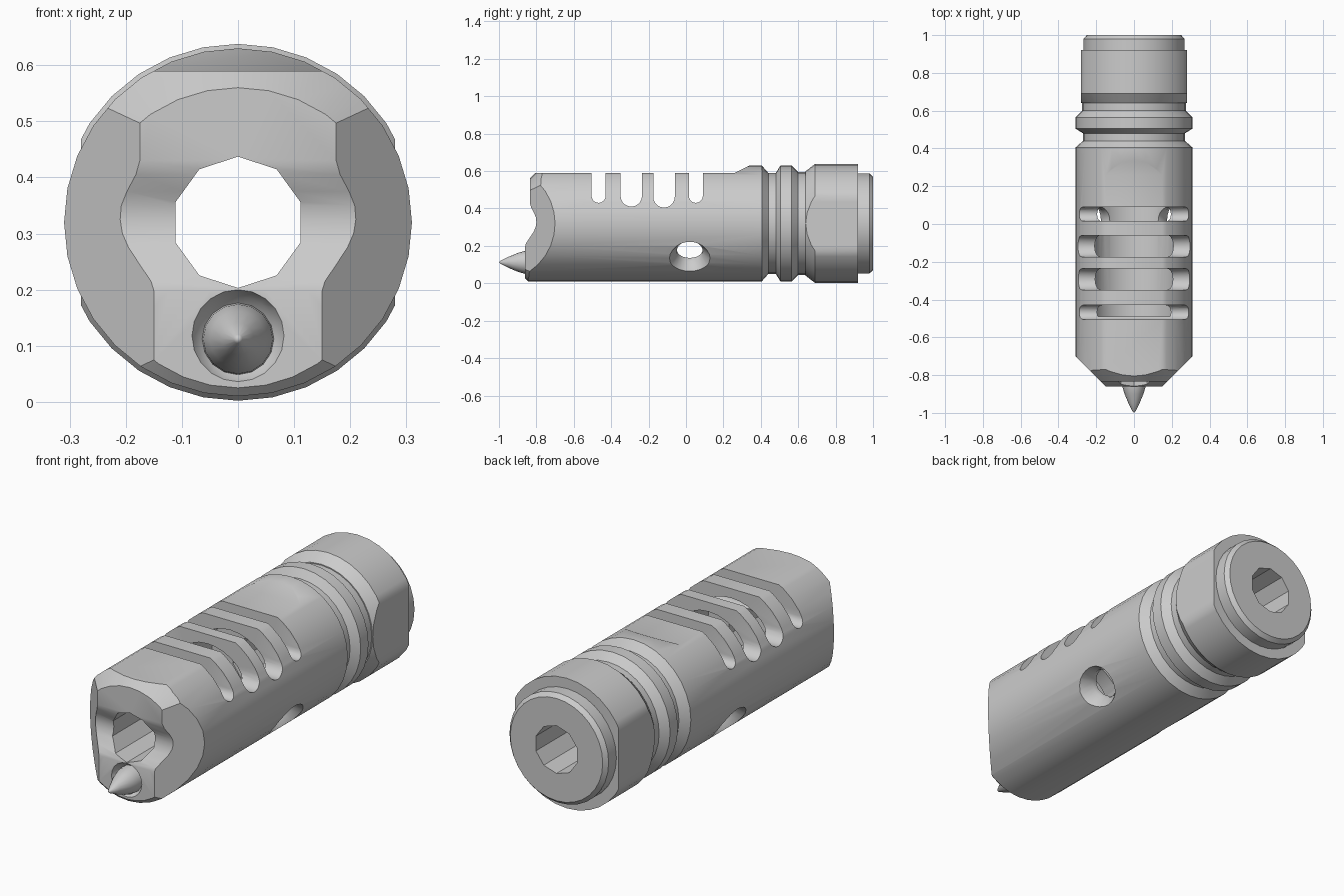
import bpy, bmesh, math
from mathutils import Vector

if "Cube" in bpy.data.objects:
    bpy.data.objects.remove(bpy.data.objects["Cube"])

AXIS_Z = 0.32


def make_object(name, bm, loc=(0, 0, 0)):
    bmesh.ops.remove_doubles(bm, verts=bm.verts, dist=1e-5)
    bmesh.ops.recalc_face_normals(bm, faces=bm.faces)
    mesh = bpy.data.meshes.new(name)
    bm.to_mesh(mesh)
    bm.free()
    ob = bpy.data.objects.new(name, mesh)
    ob.location = loc
    bpy.context.collection.objects.link(ob)
    return ob


def lathe(name, pts, sides=32, loc=(0, 0, AXIS_Z), closed=False):
    """Revolve (y, radius) points round the y axis."""
    bm = bmesh.new()
    rings = []
    for i in range(sides):
        a = 2 * math.pi * i / sides
        rings.append([bm.verts.new((r * math.sin(a), y, r * math.cos(a))) for y, r in pts])
    count = len(pts) if closed else len(pts) - 1
    for i in range(sides):
        a, b = rings[i], rings[(i + 1) % sides]
        for j in range(count):
            k = (j + 1) % len(pts)
            quad = [a[j], a[k], b[k], b[j]]
            if pts[j][1] == 0:
                quad = [a[j], a[k], b[k]]
            elif pts[k][1] == 0:
                quad = [a[j], a[k], b[j]]
            if pts[j][1] or pts[k][1]:
                bm.faces.new(quad)
    return make_object(name, bm, loc)


def prism(name, pts, lo, hi, along):
    """Extrude (y, z) points along x, or (x, y) points along z."""
    bm = bmesh.new()
    place = (lambda p, h: (h, p[0], p[1])) if along == 'x' else (lambda p, h: (p[0], p[1], h))
    a = [bm.verts.new(place(p, lo)) for p in pts]
    b = [bm.verts.new(place(p, hi)) for p in pts]
    bm.faces.new(a)
    bm.faces.new(b[::-1])
    for i in range(len(pts)):
        j = (i + 1) % len(pts)
        bm.faces.new((a[i], b[i], b[j], a[j]))
    return make_object(name, bm)


def cut(target, cutter):
    bpy.context.view_layer.objects.active = target
    mod = target.modifiers.new("cut", 'BOOLEAN')
    mod.operation, mod.solver, mod.object = 'DIFFERENCE', 'EXACT', cutter
    bpy.ops.object.modifier_apply(modifier=mod.name)
    bpy.data.objects.remove(cutter)


def smooth(ob):
    bpy.ops.object.select_all(action='DESELECT')
    ob.select_set(True)
    bpy.context.view_layer.objects.active = ob
    bpy.ops.object.shade_smooth_by_angle(angle=math.radians(35))


# Turned body with collar grooves, nut section and rear boss
body = lathe("brake_body", [
    (-0.86, 0), (-0.86, 0.31), (0.405, 0.31), (0.44, 0.27), (0.48, 0.27),
    (0.505, 0.31), (0.565, 0.31), (0.60, 0.275), (0.64, 0.275), (0.64, 0.28),
    (0.69, 0.318), (0.92, 0.318), (0.92, 0.268), (0.98, 0.268), (1.0, 0.25), (1.0, 0)])

# Flat on top, ramping out at the back
cut(body, prism("top_flat", [(-1.1, 0.59), (0.26, 0.59), (0.36, 0.64), (0.36, 0.8), (-1.1, 0.8)],
                -0.5, 0.5, 'x'))

# Scalloped front face
cut(body, prism("front_scallop", [
    (-1.1, 0.8), (-0.835, 0.8), (-0.835, 0.43), (-0.828, 0.405), (-0.812, 0.375),
    (-0.802, 0.35), (-0.80, 0.325), (-0.804, 0.30), (-0.815, 0.275), (-0.838, 0.24),
    (-0.855, 0.215), (-0.861, 0.195), (-0.861, -0.1), (-1.1, -0.1)], -0.5, 0.5, 'x'))

# Rounded front rim
cut(body, lathe("rim_chamfer", [(-1.1, 0.255), (-0.86, 0.255), (-0.75, 0.365), (-0.75, 0.6), (-1.1, 0.6)],
                32, (0, 0, 0.28), closed=True))

# Angled cheeks on the front and wrench flats at the back
for s in (-1, 1):
    cut(body, prism("cheek", [(s * 0.15, -1.1), (s * 0.15, -0.86), (s * 0.35, -0.66),
                              (s * 0.5, -0.66), (s * 0.5, -1.1)], -0.2, 0.9, 'z'))
    cut(body, prism("wrench_flat", [(s * 0.28, 0.62), (s * 0.28, 0.95), (s * 0.5, 0.95),
                                    (s * 0.5, 0.62)], -0.2, 0.9, 'z'))

# Inner chamber and ten-sided bore
cut(body, lathe("chamber", [(-0.49, 0), (-0.49, 0.225), (0.12, 0.225), (0.12, 0)]))
cut(body, lathe("bore", [(-1.2, 0), (-1.2, 0.117), (1.2, 0.117), (1.2, 0)], 10))

# Round-bottomed vent slots across the top
for y0, y1, bottom in ((-0.505, -0.43, 0.43), (-0.35, -0.235, 0.41),
                       (-0.175, -0.06, 0.405), (0.015, 0.09, 0.43)):
    r, mid = (y1 - y0) / 2, (y0 + y1) / 2
    pts = [(mid - r * math.cos(math.pi * i / 10), bottom + r - r * math.sin(math.pi * i / 10))
           for i in range(11)]
    cut(body, prism("slot", pts + [(y1, 0.8), (y0, 0.8)], -0.5, 0.5, 'x'))

# Countersunk lower side ports
for s in (-1, 1):
    port = lathe("port", [(0.1, 0), (0.1, 0.07), (0.25, 0.07), (0.35, 0.135), (0.35, 0)],
                 24, (0, 0.02, AXIS_Z))
    a = math.radians(37)
    port.rotation_euler = Vector((s * math.cos(a), 0, -math.sin(a))).to_track_quat('Y', 'Z').to_euler()
    bpy.context.view_layer.update()
    cut(body, port)

# Dished seat and pointed spike below the bore
cut(body, lathe("spike_seat", [(-0.92, 0), (-0.92, 0.095), (-0.86, 0.082), (-0.835, 0.07),
                               (-0.82, 0.05), (-0.82, 0)], 20, (0, 0, 0.118)))
spike = lathe("spike", [(-1.0, 0), (-0.992, 0.008), (-0.95, 0.029), (-0.90, 0.05),
                        (-0.86, 0.062), (-0.80, 0.066), (-0.80, 0)], 16, (0, 0, 0.112))

for ob in (body, spike):
    smooth(ob)
